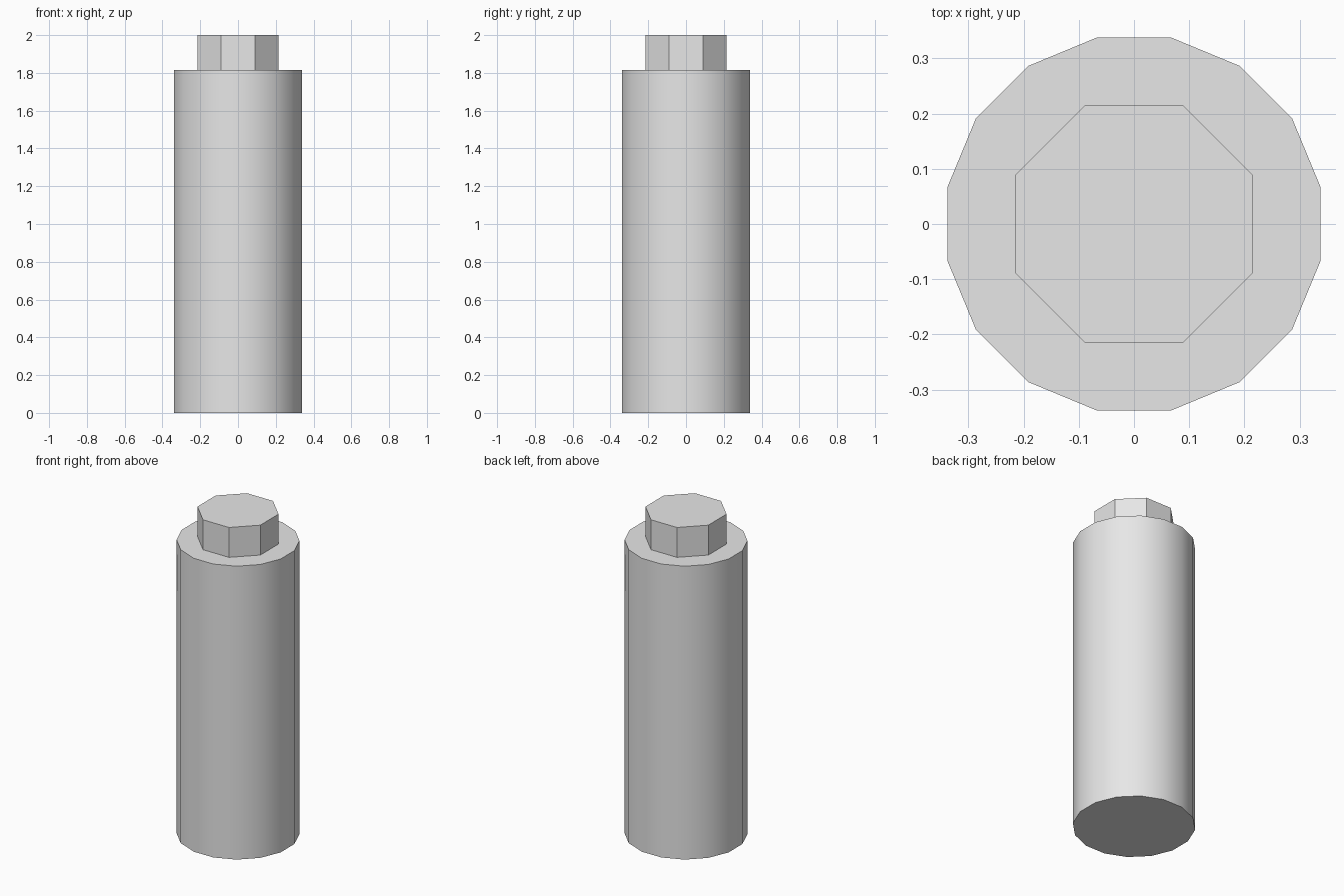
import bpy
import math

cube = bpy.data.objects.get("Cube")
if cube:
    bpy.data.objects.remove(cube, do_unlink=True)

# Single plain grey material
grey = bpy.data.materials.new("plain_grey")
grey.use_nodes = True
colour = (0.8, 0.8, 0.8, 1.0)
grey.diffuse_color = colour
grey.node_tree.nodes["Principled BSDF"].inputs["Base Color"].default_value = colour


def prism(name, sides, half_width, bottom, top):
    """Upright prism with a flat side facing each axis."""
    half_step = math.pi / sides
    bpy.ops.mesh.primitive_cylinder_add(
        vertices=sides,
        radius=half_width / math.cos(half_step),
        depth=top - bottom,
        location=(0, 0, (bottom + top) / 2),
        rotation=(0, 0, half_step),
    )
    obj = bpy.context.object
    obj.name = name
    obj.data.materials.append(grey)
    bpy.ops.object.transform_apply(location=True, rotation=True, scale=True)
    bpy.ops.object.shade_smooth_by_angle(angle=math.radians(30))
    return obj


# Tall rounded body and the eight-sided cap standing on it
prism("body", 16, 0.338, 0.0, 1.815)
prism("cap", 8, 0.215, 1.815, 2.0)
